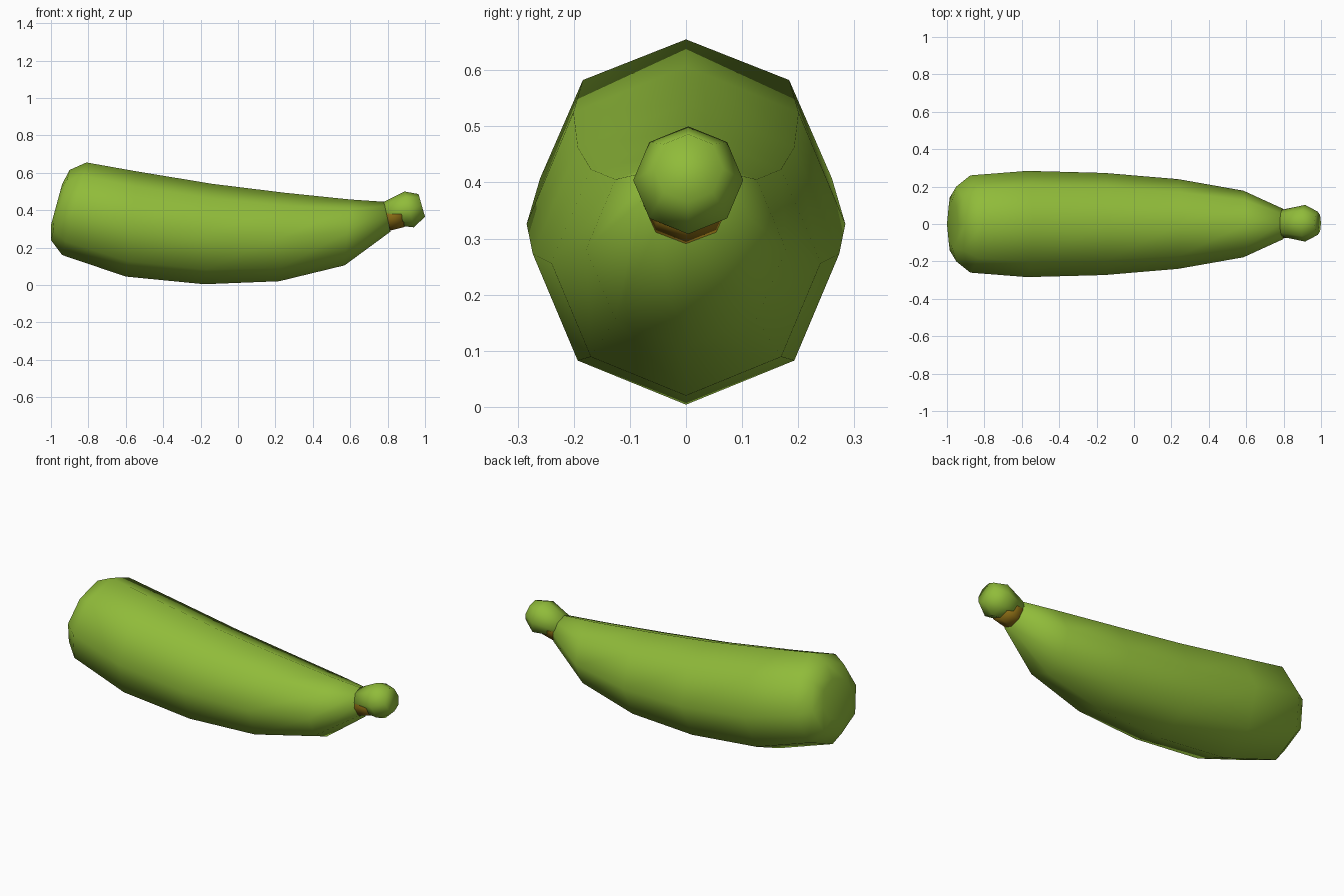
import bpy, bmesh, math
from mathutils import Vector

if "Cube" in bpy.data.objects:
    bpy.data.objects.remove(bpy.data.objects["Cube"])


def material(name, rgb):
    m = bpy.data.materials.new(name)
    m.diffuse_color = (*rgb, 1)
    m.use_nodes = True
    m.node_tree.nodes["Principled BSDF"].inputs["Base Color"].default_value = m.diffuse_color
    return m


def loft(name, rings, mat, sides=8, y0=0.0):
    """Each ring: (bottom x, bottom z, top x, top z, half width in y)."""
    bm = bmesh.new()
    loops = []
    for bx, bz, tx, tz, w in rings:
        centre = Vector(((bx + tx) / 2, y0, (bz + tz) / 2))
        up = Vector(((tx - bx) / 2, 0, (tz - bz) / 2))
        loop = []
        for i in range(sides):
            a = 2 * math.pi * i / sides
            loop.append(bm.verts.new(centre + up * math.cos(a)
                                     + Vector((0, w * math.sin(a), 0))))
        loops.append(loop)
    for lo, hi in zip(loops, loops[1:]):
        for i in range(sides):
            j = (i + 1) % sides
            bm.faces.new((lo[i], lo[j], hi[j], hi[i]))
    bm.faces.new(loops[0])
    bm.faces.new(loops[-1])
    bmesh.ops.recalc_face_normals(bm, faces=bm.faces[:])
    for f in bm.faces:
        f.smooth = True
    me = bpy.data.meshes.new(name)
    bm.to_mesh(me)
    bm.free()
    me.materials.append(mat)
    ob = bpy.data.objects.new(name, me)
    bpy.context.collection.objects.link(ob)
    return ob


green = material("leaf green", (0.28, 0.50, 0.042))
brown = material("olive brown", (0.28, 0.165, 0.008))

# Curved body with a rounded blunt end, tapering to the stem
loft("body", [
    (-1.0, 0.32, -0.94, 0.54, 0.13),
    (-1.0, 0.24, -0.90, 0.615, 0.20),
    (-0.94, 0.16, -0.81, 0.655, 0.26),
    (-0.60, 0.045, -0.54, 0.607, 0.284),
    (-0.18, 0.004, -0.14, 0.541, 0.273),
    (0.22, 0.02, 0.25, 0.493, 0.24),
    (0.57, 0.105, 0.60, 0.457, 0.178),
    (0.815, 0.285, 0.78, 0.445, 0.081),
], green)

# Brown collar showing under the knob
loft("stem_collar", [
    (0.79, 0.285, 0.76, 0.425, 0.076),
    (0.89, 0.31, 0.87, 0.45, 0.076),
], brown)

# Knob at the end of the stem
loft("stem_knob", [
    (0.80, 0.325, 0.78, 0.445, 0.072),
    (0.94, 0.308, 0.89, 0.50, 0.098),
    (1.0, 0.365, 0.965, 0.486, 0.062),
], green, y0=0.004)
